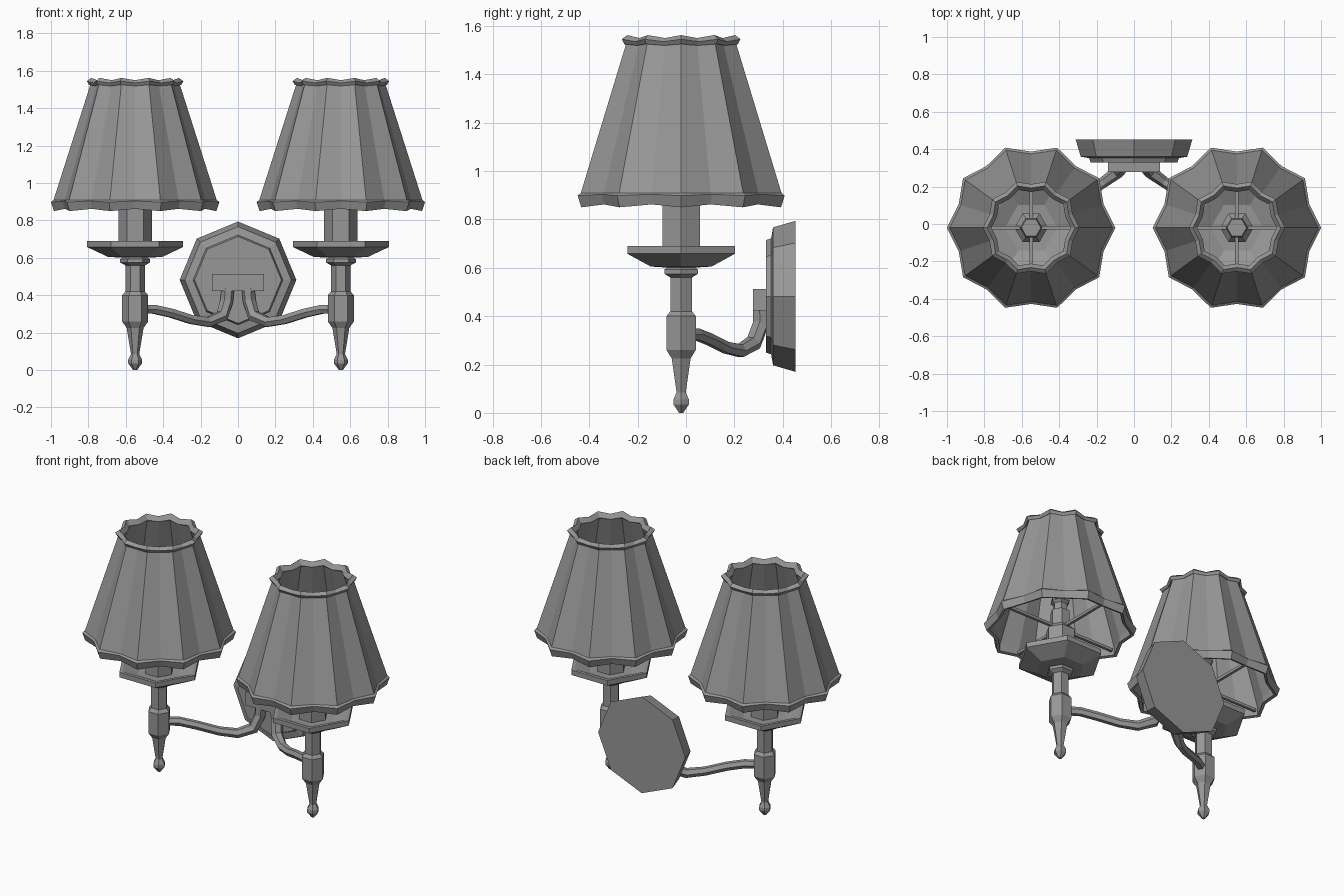
import bpy, bmesh
from math import sin, cos, pi
from mathutils import Matrix, Vector

if "Cube" in bpy.data.objects:
    bpy.data.objects.remove(bpy.data.objects["Cube"])

LAMP = Vector((0.55, -0.02, 0))

# Dark grey metal and cloth
GREY = bpy.data.materials.new("dark_grey")
GREY.diffuse_color = (0.31, 0.31, 0.31, 1)
GREY.use_nodes = True
GREY.node_tree.nodes["Principled BSDF"].inputs["Base Color"].default_value = GREY.diffuse_color


def finish(bm, name, mirror=False):
    bmesh.ops.recalc_face_normals(bm, faces=bm.faces)
    me = bpy.data.meshes.new(name)
    bm.to_mesh(me)
    bm.free()
    me.materials.append(GREY)
    ob = bpy.data.objects.new(name, me)
    bpy.context.collection.objects.link(ob)
    if mirror:
        ob.modifiers.new("other_side", 'MIRROR').use_mirror_merge = False
    return ob


def skin(bm, rings, closed=False):
    n = len(rings[0])
    pairs = list(zip(rings, rings[1:]))
    if closed:
        pairs.append((rings[-1], rings[0]))
    else:
        bm.faces.new(rings[0])
        bm.faces.new(rings[-1])
    for a, b in pairs:
        for i in range(n):
            j = (i + 1) % n
            bm.faces.new((a[i], a[j], b[j], b[i]))


def lathe(name, profile, sides, origin, mirror=False, axis='Z', phase=0):
    bm = bmesh.new()
    rings = []
    for r, h in profile:
        ring = []
        for i in range(sides):
            a = 2 * pi * i / sides + phase
            p = (r * cos(a), r * sin(a), h) if axis == 'Z' else (r * cos(a), h, r * sin(a))
            ring.append(bm.verts.new(Vector(p) + Vector(origin)))
        rings.append(ring)
    skin(bm, rings)
    return finish(bm, name, mirror)


def box(bm, size, loc, angle=0):
    m = Matrix.Translation(loc) @ Matrix.Rotation(angle, 4, 'Z') @ Matrix.Diagonal((*size, 1))
    bmesh.ops.create_cube(bm, size=1, matrix=m)


# Turned stem with pointed finial
lathe("stem", [(0.01, 0), (0.037, 0.035), (0.037, 0.055), (0.022, 0.085), (0.045, 0.225),
               (0.07, 0.26), (0.07, 0.40), (0.052, 0.42), (0.052, 0.56), (0.08, 0.575),
               (0.08, 0.593), (0.055, 0.61)], 6, LAMP, True)

# Hexagonal drip dish, hollowed on top
lathe("drip_dish", [(0.05, 0.60), (0.145, 0.605), (0.257, 0.658), (0.257, 0.69),
                    (0.235, 0.69), (0.14, 0.65), (0.08, 0.648)], 6, LAMP, True)

# Candle tube and lamp holder
lathe("candle", [(0.089, 0.64), (0.089, 0.86), (0.06, 0.89), (0.06, 0.99),
                 (0.042, 1.0), (0.042, 1.04), (0.06, 1.055), (0.052, 1.09)], 6, LAMP, True)

# Scalloped shade: ten ridges, closed wall with rims at top and bottom
# each row: ridge radius, height, height change in the valleys
bm = bmesh.new()
rows = [(0.436, 0.91, 0), (0.45, 0.898, 0.006), (0.434, 0.85, 0.012), (0.415, 0.856, 0.012),
        (0.415, 0.905, 0), (0.218, 1.52, 0), (0.212, 1.53, -0.006), (0.235, 1.562, -0.012),
        (0.258, 1.545, -0.01), (0.247, 1.525, -0.006), (0.238, 1.53, -0.006)]
rings = []
for r, z, dz in rows:
    ring = []
    for i in range(20):
        a, valley = pi * i / 10, i % 2
        rr = r * (0.905 if valley else 1)
        ring.append(bm.verts.new(LAMP + Vector((rr * cos(a), rr * sin(a), z + dz * valley))))
    rings.append(ring)
skin(bm, rings, closed=True)
finish(bm, "shade", True)

# Four spokes holding the shade to the candle
bm = bmesh.new()
for i in range(4):
    a = i * pi / 2
    box(bm, (0.35, 0.018, 0.018), LAMP + Vector((0.22 * cos(a), 0.22 * sin(a), 0.88)), a)
finish(bm, "shade_spokes", True)

# Octagonal wall plate
lathe("wall_plate", [(0.312, 0.452), (0.285, 0.36), (0.24, 0.352), (0.232, 0.33), (0.21, 0.33)],
      8, (0, 0, 0.482), axis='Y', phase=pi / 2)

# Mounting block on the plate
bm = bmesh.new()
box(bm, (0.28, 0.055, 0.09), (0, 0.305, 0.468))
finish(bm, "mounting_block")

# Curved arms, thicker towards the plate: x, y, z, thickness factor
path = [(0.52, 0.0, 0.325, 1), (0.45, 0.045, 0.325, 1), (0.36, 0.095, 0.305, 1),
        (0.25, 0.165, 0.27, 1), (0.16, 0.225, 0.257, 1.1), (0.085, 0.28, 0.29, 1.3),
        (0.06, 0.31, 0.37, 1.3), (0.055, 0.31, 0.44, 1.3)]
for side, label in ((1, "right"), (-1, "left")):
    cu = bpy.data.curves.new("arm_" + label, 'CURVE')
    cu.dimensions = '3D'
    cu.bevel_depth = 0.027
    cu.bevel_resolution = 1
    cu.use_fill_caps = True
    cu.materials.append(GREY)
    sp = cu.splines.new('POLY')
    sp.points.add(len(path) - 1)
    for pt, (x, y, z, t) in zip(sp.points, path):
        pt.co = (side * x, y, z, 1)
        pt.radius = t
    sp.use_smooth = False
    bpy.context.collection.objects.link(bpy.data.objects.new("arm_" + label, cu))
